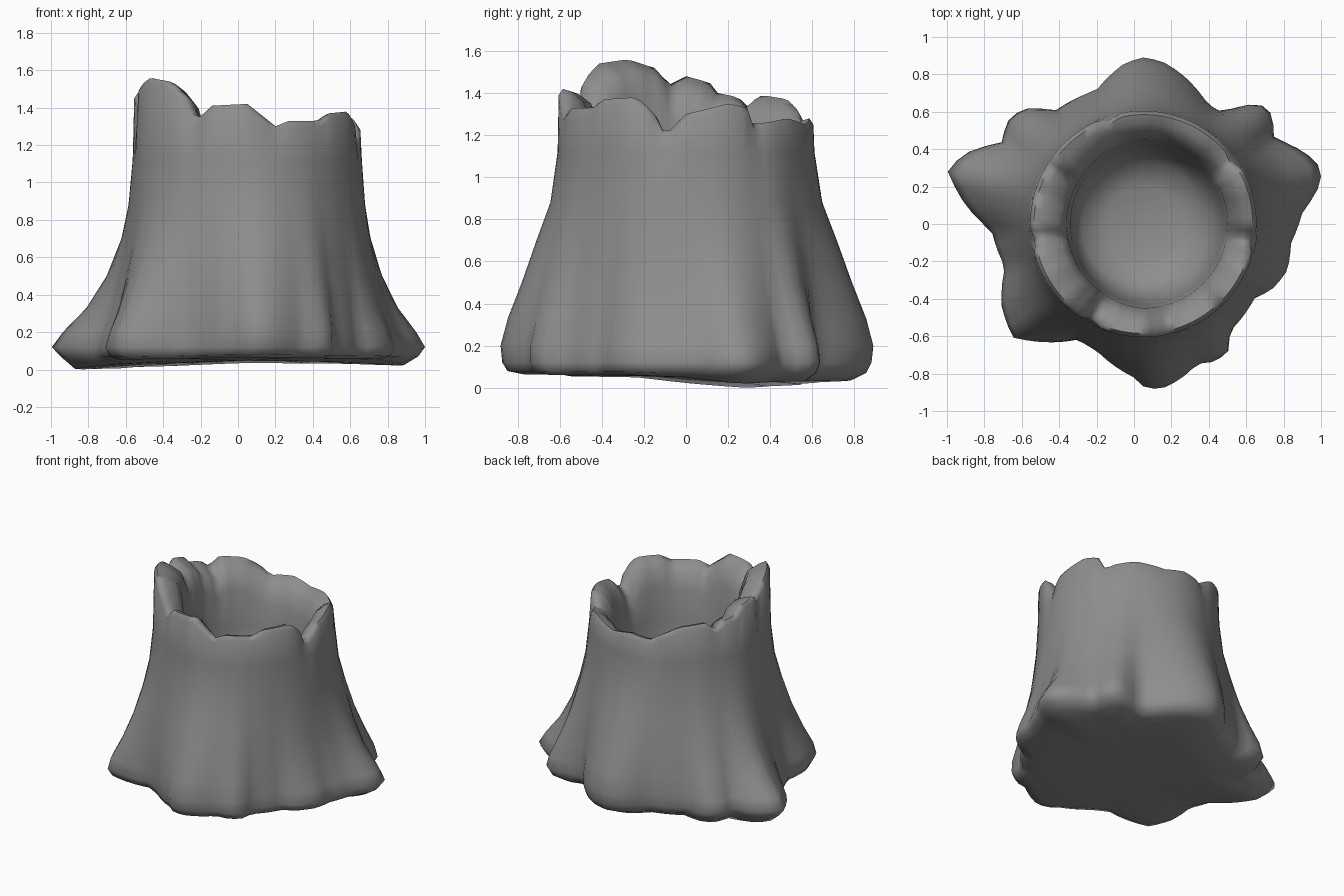
import bpy, bmesh, math

if "Cube" in bpy.data.objects:
    bpy.data.objects.remove(bpy.data.objects["Cube"])

CX, COLS = 0.05, 96

# Root outline seen from above
OUTLINE = [(0.05, .89), (-.05, .86), (-.2, .72), (-.42, .61), (-.6, .62), (-.69, .54), (-.7, .44),
           (-.9, .38), (-1, .29), (-.9, .1), (-.76, -.04), (-.69, -.23), (-.71, -.44), (-.65, -.61),
           (-.3, -.62), (-.2, -.68), (.02, -.83), (.06, -.88), (.15, -.88), (.25, -.83), (.34, -.75),
           (.44, -.74), (.52, -.67), (.51, -.58), (.65, -.39), (.73, -.36), (.82, -.25), (.84, -.1),
           (.9, .06), (1, .22), (1, .3), (.92, .38), (.75, .46), (.74, .59), (.67, .65), (.47, .6),
           (.4, .64), (.26, .8), (.15, .87)]
ROOTS = sorted((math.degrees(math.atan2(y, x - CX)) % 360, math.hypot(x - CX, y)) for x, y in OUTLINE)

# Broken rim height by angle
RIM = [(0, 1.3), (20, 1.35), (30, 1.33), (34, 1.25), (55, 1.28), (75, 1.25), (90, 1.28), (105, 1.26),
       (115, 1.32), (125, 1.37), (142, 1.39), (149, 1.33), (155, 1.38), (165, 1.4), (169, 1.45),
       (180, 1.48), (188, 1.44), (195, 1.52), (208, 1.56), (225, 1.54), (236, 1.46), (241, 1.34),
       (246, 1.36), (250, 1.41), (270, 1.42), (285, 1.3), (292, 1.33), (311, 1.33), (318, 1.37),
       (336, 1.38), (344, 1.32), (350, 1.2)]

# Ground clearance of the underside by angle
BASE = [(0, .05), (17, .02), (40, .03), (90, .035), (135, .015), (163, .0), (200, .05), (225, .055),
        (270, .065), (310, .06), (340, .06)]

# Flare amount against height: thin side roots, bulky front and back roots
HEIGHTS = [1.12, .88, .7, .5, .33, .2, .12, .07]
THIN = [.03, .1, .2, .38, .6, .86, 1, .9]
BULKY = [.02, .16, .42, .68, .9, 1, .97, .88]


def lookup(table, a):
    """Linear interpolation around the circle."""
    a %= 360
    pts = [(table[-1][0] - 360, table[-1][1])] + table + [(table[0][0] + 360, table[0][1])]
    for (a0, v0), (a1, v1) in zip(pts, pts[1:]):
        if a0 <= a <= a1:
            return v0 + (v1 - v0) * (a - a0) / max(a1 - a0, 1e-6)


def column(a):
    """Radius and height from under the base, up the bark, over the rim, to the hollow floor."""
    root, top, base = lookup(ROOTS, a), lookup(RIM, a), lookup(BASE, a)
    soft = sum(lookup(ROOTS, a + d) for d in range(-15, 16, 5)) / 7
    crack = .02 * sum(math.exp(-((a - c) / 4) ** 2) for c in (35, 108, 189, 241, 350))
    mix = math.sin(math.radians(a)) ** 2
    pts = [(root * .5, base * .5 + .03), (root * .88, base)]
    for z, s, b in reversed(list(zip(HEIGHTS, THIN, BULKY))):
        t = s + (b - s) * mix
        up = min(1, max(0, (z - .2) / .4)) * .5
        pts.append((.605 + (root + (soft - root) * up - .605) * t, max(z, base + .015)))
    # Thicker lip on the left of the hollow
    lip = .04 * max(0, -math.cos(math.radians(a)))
    pts += [(.605 - crack, top - .03), (.585 - crack, top), (.54 - crack, top - .015), (.49 - lip, top - .06),
            (.45 - lip, top - .17), (.43 - lip, .95), (.4 - lip / 2, .7), (.33, .55), (.2, .5)]
    return pts


bm = bmesh.new()
rings = []
for i in range(COLS):
    a = 360 * i / COLS
    c, s = math.cos(math.radians(a)), math.sin(math.radians(a))
    rings.append([bm.verts.new((CX + r * c, r * s, z)) for r, z in column(a)])

for i in range(COLS):
    p, q = rings[i], rings[(i + 1) % COLS]
    for k in range(len(p) - 1):
        bm.faces.new((p[k], q[k], q[k + 1], p[k + 1]))

# Close underside and hollow floor
for k, z in ((0, .05), (-1, .49)):
    mid = bm.verts.new((CX, 0, z))
    for i in range(COLS):
        bm.faces.new((mid, rings[i][k], rings[(i + 1) % COLS][k]))
bmesh.ops.recalc_face_normals(bm, faces=bm.faces[:])

mesh = bpy.data.meshes.new("hollow_tree_stump")
bm.to_mesh(mesh)
bm.free()
stump = bpy.data.objects.new("hollow_tree_stump", mesh)
bpy.context.collection.objects.link(stump)
bark = bpy.data.materials.new("dark_grey_bark")
bark.diffuse_color = (.27, .27, .27, 1)
bark.use_nodes = True
bark.node_tree.nodes["Principled BSDF"].inputs["Base Color"].default_value = bark.diffuse_color
mesh.materials.append(bark)
bpy.context.view_layer.objects.active = stump
stump.select_set(True)
bpy.ops.object.shade_smooth_by_angle(angle=math.radians(70))
